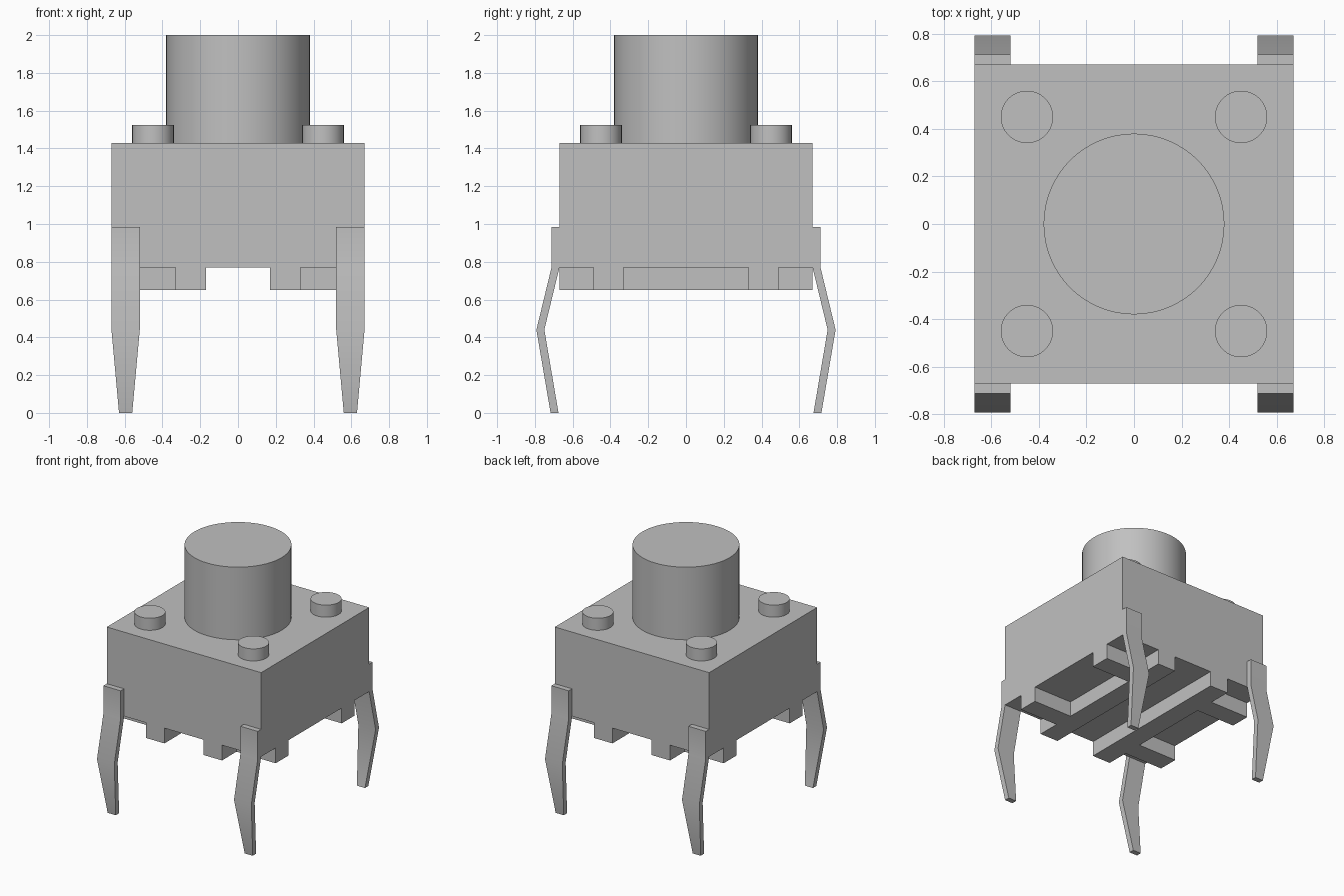
import bpy
import bmesh
from mathutils import Vector

cube = bpy.data.objects.get("Cube")
if cube:
    bpy.data.objects.remove(cube, do_unlink=True)

gray = bpy.data.materials.new("plain gray")
gray.use_nodes = True
color = (0.53, 0.53, 0.53, 1)
gray.diffuse_color = color
gray.node_tree.nodes["Principled BSDF"].inputs["Base Color"].default_value = color

HALF = 0.67        # half width of the square body
BODY_BOTTOM = 0.77
BODY_TOP = 1.43
RIB_DEPTH = 0.12


def finish(name, bm, smooth=False):
    bmesh.ops.recalc_face_normals(bm, faces=bm.faces)
    mesh = bpy.data.meshes.new(name)
    bm.to_mesh(mesh)
    bm.free()
    mesh.materials.append(gray)
    obj = bpy.data.objects.new(name, mesh)
    bpy.context.collection.objects.link(obj)
    if smooth:
        bpy.ops.object.select_all(action="DESELECT")
        obj.select_set(True)
        bpy.context.view_layer.objects.active = obj
        bpy.ops.object.shade_smooth_by_angle(angle=0.6)
    return obj


def extrude(bm, faces, dz, keep=False):
    result = bmesh.ops.extrude_face_region(bm, geom=faces, use_keep_orig=keep)
    verts = [g for g in result["geom"] if isinstance(g, bmesh.types.BMVert)]
    bmesh.ops.translate(bm, verts=verts, vec=(0, 0, dz))


def cylinder(name, x, y, radius, top):
    bm = bmesh.new()
    bmesh.ops.create_cone(bm, cap_ends=True, segments=64, radius1=radius,
                          radius2=radius, depth=top - BODY_TOP)
    bmesh.ops.translate(bm, verts=bm.verts, vec=(x, y, (top + BODY_TOP) / 2))
    finish(name, bm, smooth=True)


# Body block with two long ribs and four cross arms underneath
steps = [0.17, 0.33, 0.49, HALF]
lines = [-s for s in reversed(steps)] + steps
bm = bmesh.new()
grid = [[bm.verts.new((x, y, BODY_BOTTOM)) for y in lines] for x in lines]
ribs = []
bottom = []
for i in range(len(lines) - 1):
    for j in range(len(lines) - 1):
        face = bm.faces.new((grid[i][j], grid[i][j + 1],
                             grid[i + 1][j + 1], grid[i + 1][j]))
        bottom.append(face)
        cx, cy = (abs(c) for c in face.calc_center_median().xy)
        long_rib = steps[0] < cx < steps[1]
        cross_arm = cx > steps[1] and steps[1] < cy < steps[2]
        if long_rib or cross_arm:
            ribs.append(face)
extrude(bm, bottom, BODY_TOP - BODY_BOTTOM, keep=True)
extrude(bm, ribs, -RIB_DEPTH)
bmesh.ops.recalc_face_normals(bm, faces=bm.faces)
bmesh.ops.dissolve_limit(bm, angle_limit=0.01, verts=bm.verts, edges=bm.edges)
finish("body", bm)

# Push button and corner posts
cylinder("button", 0, 0, 0.38, 2.0)
for sx, side in ((-1, "right"), (1, "left")):
    for sy, end in ((-1, "front"), (1, "back")):
        cylinder(f"{end}_{side}_post", sx * 0.45, sy * 0.45, 0.11, 1.525)

# Bent, tapered legs: inner face offset, height, half width
LEG_PATH = [(0.67, 0.985, 0.075), (0.67, 0.77, 0.075),
            (0.75, 0.44, 0.075), (0.675, 0.0, 0.035)]
THICK = 0.042


def leg(name, sx, sy):
    bm = bmesh.new()
    rings = []
    for y, z, w in LEG_PATH:
        corners = ((-w, 0), (w, 0), (w, THICK), (-w, THICK))
        rings.append([bm.verts.new(Vector((sx * (0.595 + dx), sy * (y + dy), z)))
                      for dx, dy in corners])
    for a, b in zip(rings, rings[1:]):
        for k in range(4):
            n = (k + 1) % 4
            bm.faces.new((a[k], a[n], b[n], b[k]))
    bm.faces.new(rings[0])
    bm.faces.new(rings[-1])
    finish(name, bm, smooth=True)


for sx, side in ((-1, "right"), (1, "left")):
    for sy, end in ((-1, "front"), (1, "back")):
        leg(f"{end}_{side}_leg", sx, sy)
